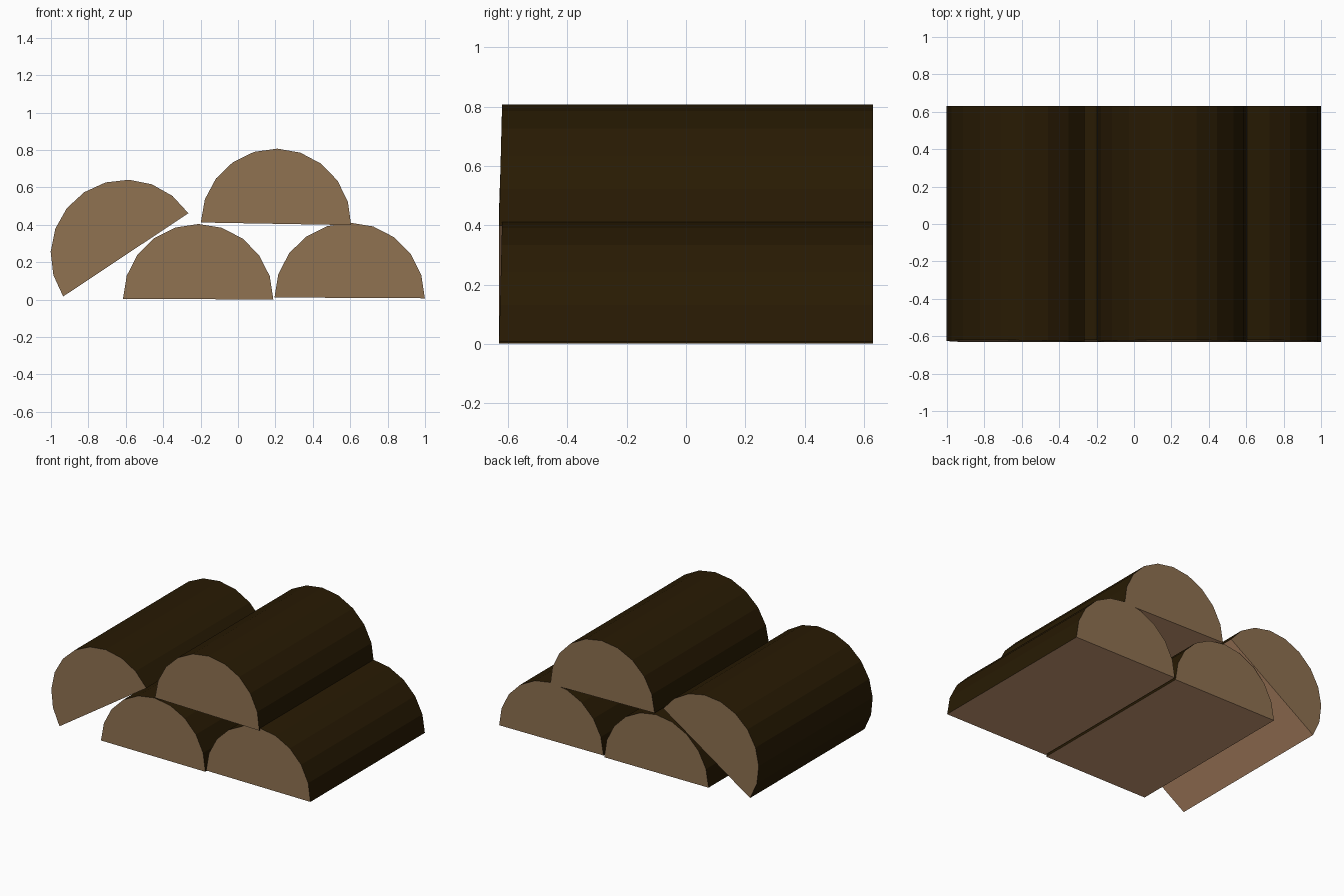
import bpy, bmesh, math
from mathutils import Matrix, Vector

if "Cube" in bpy.data.objects:
    bpy.data.objects.remove(bpy.data.objects["Cube"])

RADIUS, SIDES = 0.402, 10
BACK, FRONT_LOW, FRONT_HIGH = 0.63, -0.63, -0.62


def material(name, colour):
    m = bpy.data.materials.new(name)
    m.diffuse_color = (*colour, 1)
    m.use_nodes = True
    m.node_tree.nodes["Principled BSDF"].inputs["Base Color"].default_value = m.diffuse_color
    return m


bark = material("dark_bark", (0.021, 0.0105, 0.001))
end_wood = material("cut_end_wood", (0.272, 0.164, 0.081))
split_wood = material("split_face_wood", (0.60, 0.33, 0.175))


def half_log(name, x, z, angle):
    """Half-round log along y, its flat split face turned by angle in degrees."""
    bm = bmesh.new()
    rings = []
    for back in (False, True):
        ring = []
        for i in range(SIDES + 1):
            a = math.pi * i / SIDES
            # front cut leans back a little towards the top
            y = BACK if back else FRONT_LOW + (FRONT_HIGH - FRONT_LOW) * math.sin(a)
            ring.append(bm.verts.new((RADIUS * math.cos(a), y, RADIUS * math.sin(a))))
        rings.append(ring)
    front, rear = rings

    # rounded bark
    for i in range(SIDES):
        bm.faces.new((front[i], front[i + 1], rear[i + 1], rear[i])).material_index = 0
    # sawn ends
    bm.faces.new(front).material_index = 1
    bm.faces.new(rear).material_index = 1
    # flat split face
    bm.faces.new((front[0], rear[0], rear[-1], front[-1])).material_index = 2

    bmesh.ops.recalc_face_normals(bm, faces=bm.faces)
    turn = Matrix.Rotation(math.radians(-angle), 4, 'Y')
    bm.transform(Matrix.Translation(Vector((x, 0, z))) @ turn)
    mesh = bpy.data.meshes.new(name)
    bm.to_mesh(mesh)
    bm.free()
    for m in (bark, end_wood, split_wood):
        mesh.materials.append(m)
    bpy.context.collection.objects.link(bpy.data.objects.new(name, mesh))


# two logs on the ground, one stacked on top, one leaning on the left
half_log("lower_left_log", -0.213, 0.002, -0.2)
half_log("lower_right_log", 0.597, 0.009, -0.3)
half_log("top_log", 0.203, 0.405, -1.0)
half_log("leaning_log", -0.600, 0.239, 33.6)
